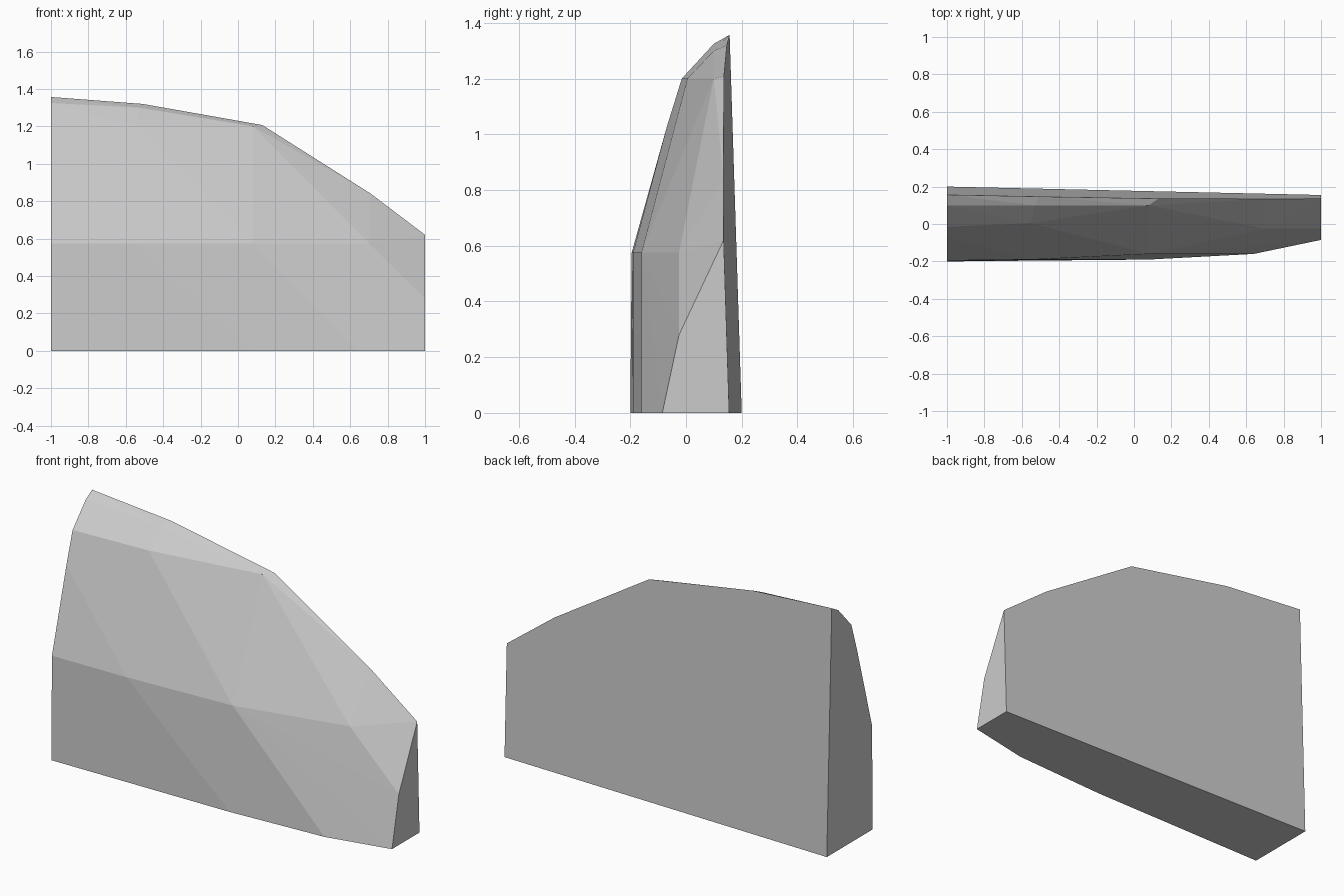
import bpy, bmesh

if "Cube" in bpy.data.objects:
    bpy.data.objects.remove(bpy.data.objects["Cube"])

# One grey material
grey = bpy.data.materials.new("plain_grey")
grey.diffuse_color = (0.6, 0.6, 0.6, 1)
grey.use_nodes = True
grey.node_tree.nodes["Principled BSDF"].inputs["Base Color"].default_value = grey.diffuse_color

def back_y(x, z):
    """Depth of the slightly tilted flat back."""
    return 0.1775 - 0.0225 * x - 0.032 * z

# Faceted front: rows of (x, y) at rising heights
front_rows = {
    0.0: [(-1, -0.2), (0.08, -0.19), (0.64, -0.16), (1, -0.085)],
    0.575: [(-1, -0.195), (-0.55, -0.19), (0.08, -0.16), (0.7, -0.025)],
    1.2: [(-1, -0.015), (-0.55, 0.005), (0.08, 0.1)],
}
points = [(x, y, z) for z, row in front_rows.items() for x, y in row]
points += [(-1, -0.068, 1.03), (1, -0.025, 0.28)]      # facet ends on both sides
points += [(-1, 0.1, 1.325), (-0.53, 0.1, 1.3)]        # front of the top bevel

# Outline of the flat back
outline = [(-1, 0), (-1, 1.357), (-0.51, 1.32), (0.13, 1.207),
           (0.71, 0.84), (1, 0.62), (1, 0)]
points += [(x, back_y(x, z), z) for x, z in outline]

# The slab is convex, so wrap the points in a hull
bm = bmesh.new()
for p in points:
    bm.verts.new(p)
result = bmesh.ops.convex_hull(bm, input=bm.verts)
loose = [v for v in bm.verts if not v.link_faces]
bmesh.ops.delete(bm, geom=loose, context='VERTS')
bmesh.ops.dissolve_limit(bm, angle_limit=0.004, verts=bm.verts, edges=bm.edges)
bmesh.ops.recalc_face_normals(bm, faces=bm.faces)

mesh = bpy.data.meshes.new("faceted_slab")
bm.to_mesh(mesh)
bm.free()
mesh.materials.append(grey)
slab = bpy.data.objects.new("faceted_slab", mesh)
bpy.context.collection.objects.link(slab)
